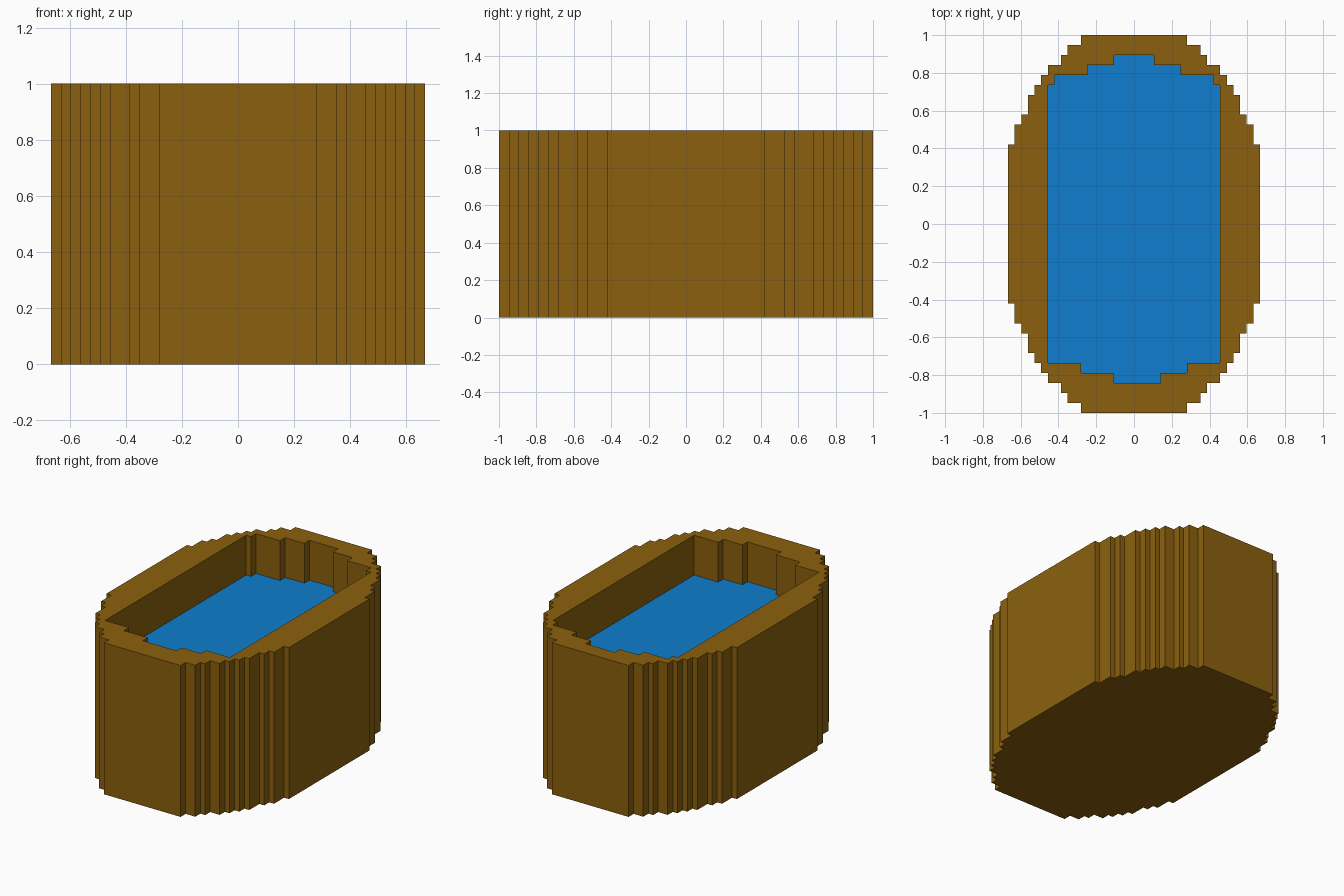
import bpy, bmesh

if "Cube" in bpy.data.objects:
    bpy.data.objects.remove(bpy.data.objects["Cube"])

UX, UY = 4 / 3 / 38, 2 / 38      # step sizes of the stepped outline
WATER_Z = 0.737


def material(name, rgb):
    m = bpy.data.materials.new(name)
    m.diffuse_color = (*rgb, 1)
    m.use_nodes = True
    m.node_tree.nodes["Principled BSDF"].inputs["Base Color"].default_value = m.diffuse_color
    return m


def stairs(corners, sx, sy):
    """Stepped quarter outline through the given outer corners."""
    pts = []
    for i, (x, y) in enumerate(corners):
        if i:
            pts.append((x, corners[i - 1][1]))
        pts.append((x, y))
    pts = [(sx * x * UX, sy * y * UY) for x, y in pts]
    return pts if sx * sy > 0 else pts[::-1]


def outline(ne, nw, sw, se):
    return stairs(ne, 1, 1) + stairs(nw, -1, 1) + stairs(sw, -1, -1) + stairs(se, 1, -1)


def prism(name, pts, z0, z1, mat):
    """Flat face at z0, extruded up to z1 when z1 is higher."""
    bm = bmesh.new()
    face = bm.faces.new([bm.verts.new((x, y, z0)) for x, y in pts])
    if z1 > z0:
        ext = bmesh.ops.extrude_face_region(bm, geom=[face], use_keep_orig=True)
        for v in ext["geom"]:
            if isinstance(v, bmesh.types.BMVert):
                v.co.z = z1
        bmesh.ops.recalc_face_normals(bm, faces=bm.faces[:])
    me = bpy.data.meshes.new(name)
    bm.to_mesh(me)
    bm.free()
    me.materials.append(mat)
    ob = bpy.data.objects.new(name, me)
    bpy.context.collection.objects.link(ob)
    return ob


brown = material("brown wood", (0.258, 0.118, 0.0044))
blue = material("water blue", (0.0044, 0.207, 0.610))

# Stepped oval tub wall
quarter = [(19, 8), (18, 10), (17, 11), (16, 13), (15, 14),
           (14, 15), (13, 16), (11, 17), (10, 18), (8, 19)]
tub = prism("tub", outline(quarter, quarter, quarter, quarter), 0, 1, brown)

# Basin, slightly uneven between back and front ends
back = [(13, 14), (12, 15), (7, 16), (3, 17)]
basin = outline(back, back, [(13, 14), (8, 15), (3, 16)], [(13, 14), (8, 15), (4, 16)])
cutter = prism("basin_cutter", basin, WATER_Z - 0.004, 1.2, brown)
cutter.hide_render = True

# Cut the basin and bake the result
mod = tub.modifiers.new("basin", 'BOOLEAN')
mod.operation = 'DIFFERENCE'
mod.solver = 'EXACT'
mod.object = cutter
bpy.context.view_layer.objects.active = tub
bpy.ops.object.modifier_apply(modifier=mod.name)
bpy.data.objects.remove(cutter)

# Water surface
prism("water", basin, WATER_Z, WATER_Z, blue)
